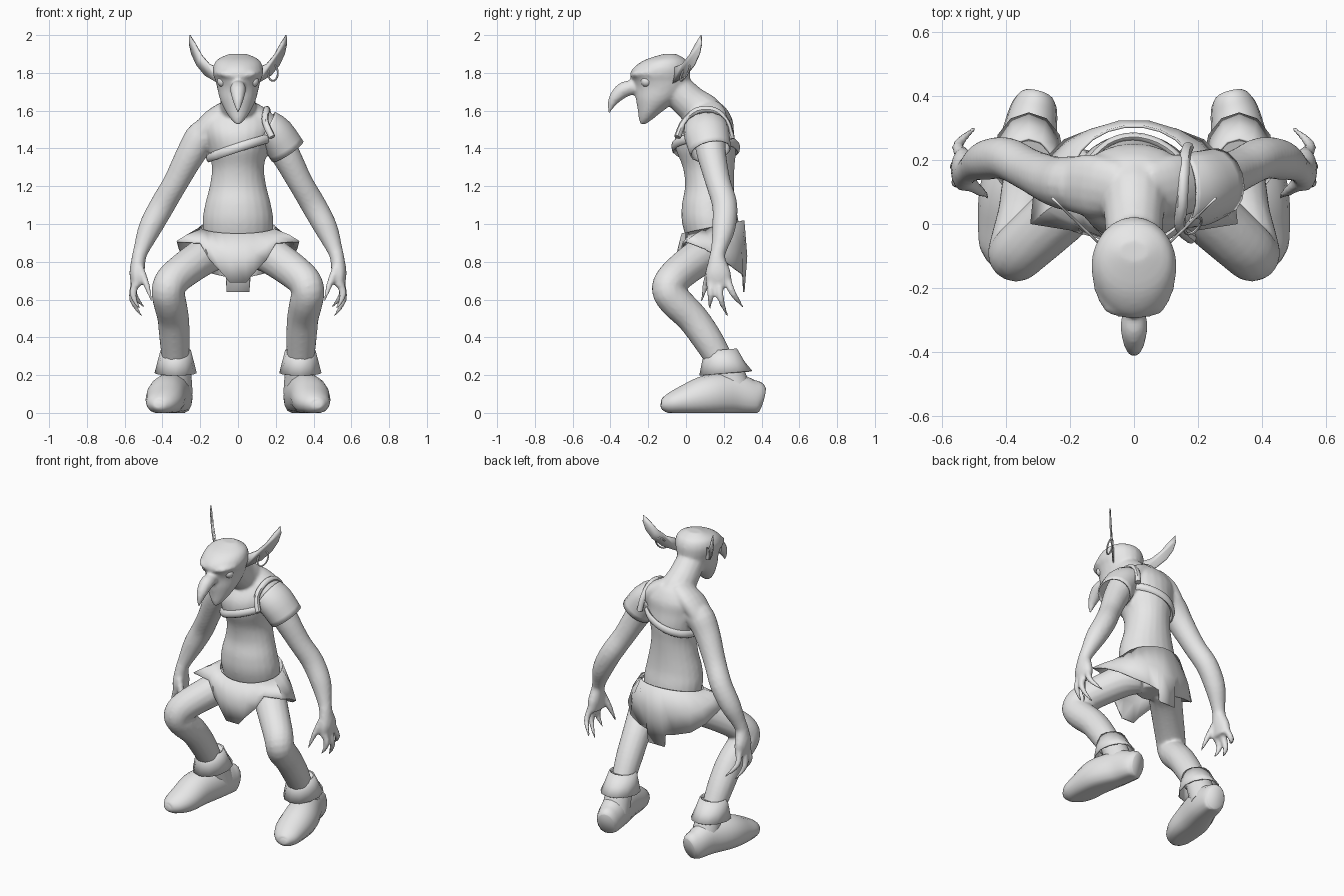
import bpy, bmesh, math
from mathutils import Vector

cube = bpy.data.objects.get("Cube")
if cube:
    bpy.data.objects.remove(cube, do_unlink=True)

GREY = (0.8, 0.8, 0.8, 1)
grey = bpy.data.materials.new("plain grey")
grey.use_nodes = True
grey.diffuse_color = GREY
grey.node_tree.nodes["Principled BSDF"].inputs["Base Color"].default_value = GREY


def finish(name, bm, angle=45, thick=0):
    bmesh.ops.recalc_face_normals(bm, faces=bm.faces)
    me = bpy.data.meshes.new(name)
    bm.to_mesh(me)
    bm.free()
    me.materials.append(grey)
    ob = bpy.data.objects.new(name, me)
    bpy.context.collection.objects.link(ob)
    if thick:
        ob.modifiers.new("thickness", 'SOLIDIFY').thickness = thick
    bpy.ops.object.select_all(action='DESELECT')
    ob.select_set(True)
    bpy.context.view_layer.objects.active = ob
    bpy.ops.object.shade_smooth_by_angle(angle=math.radians(angle))
    return ob


def spline(rows, steps):
    """Smooth in-between sections through the given ones."""
    out = []
    for i in range(len(rows) - 1):
        a, b = rows[max(i - 1, 0)], rows[i]
        c, d = rows[i + 1], rows[min(i + 2, len(rows) - 1)]
        for k in range(steps):
            t = k / steps
            out.append([q + t * (r - p) / 2 + t * t * (2 * p - 5 * q + 4 * r - s) / 2
                        + t ** 3 * (3 * q - p - 3 * r + s) / 2
                        for p, q, r, s in zip(a, b, c, d)])
    return out + [list(rows[-1])]


def tube(bm, rows, side=1, flat=False, caps=True, loop=False, n=16, steps=4):
    """Sweep ellipses along rows of x, y, z, radius, optional second radius."""
    rows = [(r[0] * side, *r[1:4], r[-1]) for r in rows]
    rows = rows if loop else spline(rows, steps)
    pts = [Vector(r[:3]) for r in rows]
    rings, m = [], len(pts)
    for i, p in enumerate(pts):
        if loop:
            t = pts[(i + 1) % m] - pts[i - 1]
        else:
            t = pts[min(i + 1, m - 1)] - pts[max(i - 1, 0)]
        t = Vector((0, 0, 1)) if flat else t.normalized()
        ref = Vector((0, 0, 1)) if loop else Vector((1, 0, 0))
        u = (ref - t * ref.dot(t)).normalized()
        v = t.cross(u)
        a, b = (max(r, 0.003) for r in rows[i][3:5])
        rings.append([bm.verts.new(p + u * a * math.cos(w) + v * b * math.sin(w))
                      for w in (math.tau * k / n for k in range(n))])
    for i in range(m if loop else m - 1):
        r, s = rings[i], rings[(i + 1) % m]
        for k in range(n):
            bm.faces.new((r[k], r[(k + 1) % n], s[(k + 1) % n], s[k]))
    if caps and not loop:
        bm.faces.new(rings[0])
        bm.faces.new(rings[-1])


# Torso: height, centre y, half width, half depth
torso = [(.78, .16, .09, .08), (.88, .15, .165, .13), (1.0, .13, .188, .15),
         (1.1, .12, .175, .142), (1.2, .125, .15, .13), (1.3, .12, .138, .137),
         (1.4, .105, .16, .16), (1.48, .1, .18, .155), (1.55, .115, .185, .132),
         (1.61, .125, .135, .09), (1.64, .125, .08, .055)]
# Head: height, front y, back y, half width
head = [(1.53, -.245, -.21, .015), (1.56, -.25, -.17, .042), (1.6, -.255, -.12, .068),
        (1.66, -.265, -.04, .096), (1.72, -.27, .01, .11), (1.76, -.285, .02, .12),
        (1.79, -.298, .022, .131), (1.83, -.275, .02, .132), (1.87, -.215, .0, .11),
        (1.9, -.12, -.05, .05)]
neck = [(0, .13, 1.48, .12), (0, .1, 1.575, .108), (0, .02, 1.645, .093), (0, -.08, 1.74, .087)]
nose = [(0, -.25, 1.725, .034), (0, -.32, 1.715, .042), (0, -.365, 1.68, .036),
        (0, -.392, 1.64, .024), (0, -.408, 1.588, .006)]
brow = [(.03, -.28, 1.785, .014), (.08, -.262, 1.795, .016), (.12, -.19, 1.8, .012)]
arm = [(.1, .12, 1.48, .085), (.185, .125, 1.465, .088), (.25, .135, 1.37, .078),
       (.33, .17, 1.22, .067), (.4, .205, 1.1, .067), (.465, .2, .98, .062),
       (.51, .175, .87, .043), (.525, .165, .82, .038, .044),
       (.535, .17, .74, .04, .068), (.535, .175, .675, .03, .068)]
leg = [(.09, .17, .86, .1), (.16, .1, .84, .1), (.26, .005, .775, .095), (.345, -.072, .705, .09),
       (.372, -.095, .65, .086), (.362, -.055, .59, .088), (.343, .035, .5, .084),
       (.335, .12, .38, .08), (.33, .19, .26, .07)]
fingers = [[(.52, .13, .77), (.485, .105, .68), (.455, .082, .59)],
           [(.54, .13, .69), (.555, .13, .62), (.52, .125, .55)],
           [(.545, .175, .69), (.56, .185, .6), (.51, .22, .51)],
           [(.54, .22, .7), (.55, .25, .63), (.49, .31, .55)]]

# Body skin fused into one surface
skin = bmesh.new()
tube(skin, [(0, y, z, a, b) for z, y, a, b in torso], flat=True, n=24)
tube(skin, [(0, (f + b) / 2, z, w, (b - f) / 2) for z, f, b, w in head], flat=True, n=24)
tube(skin, neck)
tube(skin, nose)
for s in (1, -1):
    tube(skin, arm, s)
    tube(skin, leg, s)
    tube(skin, brow, s, n=10)
    # Slope from neck to shoulder
    tube(skin, [(.04, .11, 1.6, .06, .09), (.13, .12, 1.55, .06, .1), (.2, .125, 1.47, .06, .085)], s)
    for f in fingers:
        tube(skin, [(*p, r) for p, r in zip(f, (.022, .018, .006))], s, n=10)
body = finish("body", skin)
fuse = body.modifiers.new("fuse", 'REMESH')
fuse.mode, fuse.voxel_size, fuse.use_smooth_shade = 'VOXEL', 0.01, True
soft = body.modifiers.new("soften", 'SMOOTH')
soft.factor, soft.iterations = 0.5, 5

# Ears, eyes, boots and cuffs on both sides
ear = [(.1, 1.825), (.15, 1.848), (.19, 1.895), (.22, 1.95), (.252, 2.0), (.255, 1.955),
       (.243, 1.9), (.215, 1.84), (.17, 1.785), (.1, 1.745)]
boot = [(.303, .4, .07, .052, .07), (.308, .38, .075, .067, .09), (.317, .34, .08, .078, .098),
        (.335, .25, .095, .09, .115), (.375, .12, .09, .105, .112), (.39, 0, .065, .1, .085),
        (.41, -.08, .05, .078, .058), (.42, -.12, .045, .045, .035), (.422, -.132, .045, .02, .015)]
for s, tag in ((1, "left"), (-1, "right")):
    bm = bmesh.new()
    bm.faces.new([bm.verts.new((x * s, (x - .115) * .97 - .05, z)) for x, z in ear])
    finish(tag + "_ear", bm, thick=.008)

    bm = bmesh.new()
    bmesh.ops.create_uvsphere(bm, u_segments=16, v_segments=10, radius=.03)
    bmesh.ops.translate(bm, verts=bm.verts, vec=(.08 * s, -.21, 1.755))
    finish(tag + "_eye", bm)

    bm = bmesh.new()
    tube(bm, boot, s)
    tube(bm, [(.325, .27, .1, .085), (.33, .19, .31, .076)], s)
    for v in bm.verts:
        v.co.z = max(v.co.z, 0)
    finish(tag + "_boot", bm, angle=60)

    bm = bmesh.new()
    tube(bm, [(.33, .21, .21, .112, .14), (.33, .185, .335, .08, .085)], s,
         flat=True, caps=False, n=12, steps=2)
    for v in bm.verts:
        v.co.z += (.27 - v.co.z) * (v.co.y - .2) * 1.5 + (.18 * (v.co.y - .2) if v.co.z > .3 else 0)
    finish(tag + "_boot_cuff", bm, thick=.008)

# Ragged loincloth: half hem from front to back, mirrored
hem = [(.045, -.06, .69), (.08, -.055, .735), (.15, -.035, .81), (.2, -.02, .9), (.325, .0, .91),
       (.315, .1, .87), (.285, .2, .81), (.22, .265, .76), (.13, .3, .735), (.065, .305, .72),
       (.06, .31, .64)]
hem += [(-x, y, z) for x, y, z in hem[::-1]]
bm = bmesh.new()
rows = [[], [], []]
for i, h in enumerate(hem):
    w = math.tau * (i + .5) / len(hem)
    top = Vector((.2 * math.sin(w), .143 - .168 * math.cos(w), .985 - .035 * math.cos(w)))
    low = Vector(h)
    mid = top.lerp(low, .5)
    mid.xy += Vector((math.sin(w), -math.cos(w))) * .015
    for row, p in zip(rows, (top, mid, low)):
        row.append(bm.verts.new(p))
for r, q in zip(rows, rows[1:]):
    for i in range(len(hem)):
        j = (i + 1) % len(hem)
        bm.faces.new((r[i], r[j], q[j], q[i]))
finish("loincloth", bm, angle=30, thick=.008)

# Strap hugging the torso, rising to the left shoulder
bm = bmesh.new()
fine = spline(torso, 6)
path = []
for i in range(40):
    w = math.tau * i / 40
    z = 1.405 + .055 * math.cos(w)
    _, cy, a, b = min(fine, key=lambda r: abs(r[0] - z))
    path.append(((a + .008) * math.cos(w), cy + (b + .008) * math.sin(w), z, .024, .014))
tube(bm, path, loop=True, n=8)
finish("chest_strap", bm)

# Shoulder guard with raised inner edge
bm = bmesh.new()
tube(bm, [(.15, .105, 1.51, .095, .118), (.2, .11, 1.475, .099, .12), (.262, .13, 1.385, .1, .11)],
     caps=False, steps=3)
finish("shoulder_guard", bm, thick=.008)
bm = bmesh.new()
tube(bm, [(.18, -.045, 1.46, .018), (.145, -.01, 1.54, .018), (.15, .06, 1.6, .018),
          (.155, .15, 1.6, .018), (.16, .215, 1.54, .018), (.17, .24, 1.45, .018)], n=8)
finish("shoulder_guard_edge", bm)

# Hoop earring
bm = bmesh.new()
tube(bm, [(.185 + .026 * math.cos(w), -.005 + .026 * math.sin(w + .6), 1.8 + .042 * math.sin(w), .005)
          for w in (math.tau * i / 20 for i in range(20))], loop=True, n=6)
finish("earring", bm)
